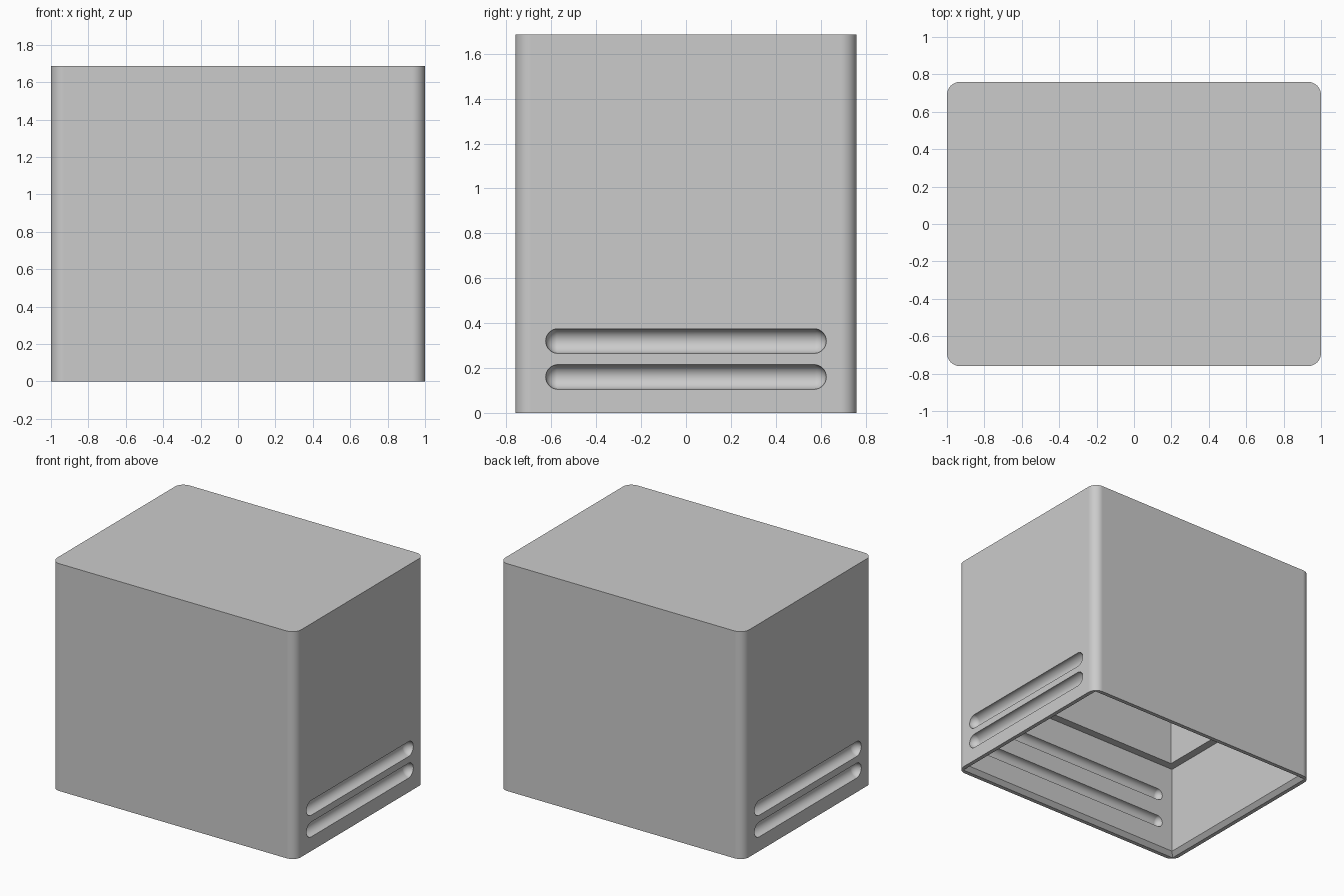
import bpy, bmesh, math
from mathutils import Matrix

default = bpy.data.objects.get("Cube")
if default:
    bpy.data.objects.remove(default, do_unlink=True)

HALF_X, HALF_Y, HEIGHT = 1.0, 0.76, 1.685

grey = bpy.data.materials.new("plain_grey")
grey.use_nodes = True
COLOUR = (0.6, 0.6, 0.6, 1)
grey.diffuse_color = COLOUR
grey.node_tree.nodes["Principled BSDF"].inputs["Base Color"].default_value = COLOUR


def make_object(name, bm):
    bmesh.ops.recalc_face_normals(bm, faces=bm.faces[:])
    mesh = bpy.data.meshes.new(name)
    bm.to_mesh(mesh)
    bm.free()
    mesh.materials.append(grey)
    obj = bpy.data.objects.new(name, mesh)
    bpy.context.collection.objects.link(obj)
    return obj


def rounded_box(name, radius):
    """Box standing on the ground with rounded upright edges."""
    bm = bmesh.new()
    bmesh.ops.create_cube(bm, size=1)
    for v in bm.verts:
        v.co.x *= 2 * HALF_X
        v.co.y *= 2 * HALF_Y
        v.co.z = (v.co.z + 0.5) * HEIGHT
    upright = [e for e in bm.edges if abs(e.verts[0].co.z - e.verts[1].co.z) > 0.5]
    bmesh.ops.bevel(bm, geom=upright, offset=radius, segments=8, profile=0.5,
                    affect='EDGES')
    return make_object(name, bm)


def cavity(name, steps):
    """Hollow lofted from rectangles given as (wall thickness, height)."""
    bm = bmesh.new()
    rings = []
    for wall, z in steps:
        x, y = HALF_X - wall, HALF_Y - wall
        rings.append([bm.verts.new((sx * x, sy * y, z))
                      for sx, sy in ((-1, -1), (1, -1), (1, 1), (-1, 1))])
    for low, high in zip(rings, rings[1:]):
        for i in range(4):
            j = (i + 1) % 4
            bm.faces.new((low[i], low[j], high[j], high[i]))
    bm.faces.new(rings[0])
    bm.faces.new(rings[-1])
    return make_object(name, bm)


def capsule(name, radius, half_length, axis, centre):
    """Round-ended bar lying along the x or y axis."""
    bm = bmesh.new()
    bmesh.ops.create_uvsphere(bm, u_segments=32, v_segments=17, radius=radius)
    for v in bm.verts:
        v.co.z += math.copysign(half_length - radius, v.co.z)
    turn = Matrix.Rotation(math.pi / 2, 4, 'Y' if axis == 'X' else 'X')
    bm.transform(Matrix.Translation(centre) @ turn)
    return make_object(name, bm)


# Outer cover
cover = rounded_box("cover", 0.07)

# Hollow inside with a chamfered rim and a stop ledge partway up
cutters = [cavity("inner_hollow", [(0.03, -0.05), (0.03, 0), (0.06, 0.03),
                                   (0.06, 0.70), (0.12, 0.70), (0.12, HEIGHT - 0.12)])]

# Outer finger grooves on the sides, inner grooves on the front and back walls
for side in (-1, 1):
    for z in (0.16, 0.32):
        cutters.append(capsule("finger_groove", 0.055, 0.625, 'Y',
                               (side * HALF_X, 0, z)))
    for z in (0.23, 0.45):
        cutters.append(capsule("inner_groove", 0.045, 0.85, 'X',
                               (0, side * (HALF_Y - 0.06), z)))

# Cut everything out of the cover
bpy.ops.object.select_all(action='DESELECT')
bpy.context.view_layer.objects.active = cover
cover.select_set(True)
for cutter in cutters:
    cut = cover.modifiers.new("cut", 'BOOLEAN')
    cut.operation = 'DIFFERENCE'
    cut.solver = 'EXACT'
    cut.object = cutter
    bpy.ops.object.modifier_apply(modifier=cut.name)
    bpy.data.objects.remove(cutter, do_unlink=True)

# Smooth round parts, flat walls
bpy.ops.object.shade_smooth_by_angle(angle=math.radians(30))
weighted = cover.modifiers.new("flat_walls", 'WEIGHTED_NORMAL')
weighted.keep_sharp = True
